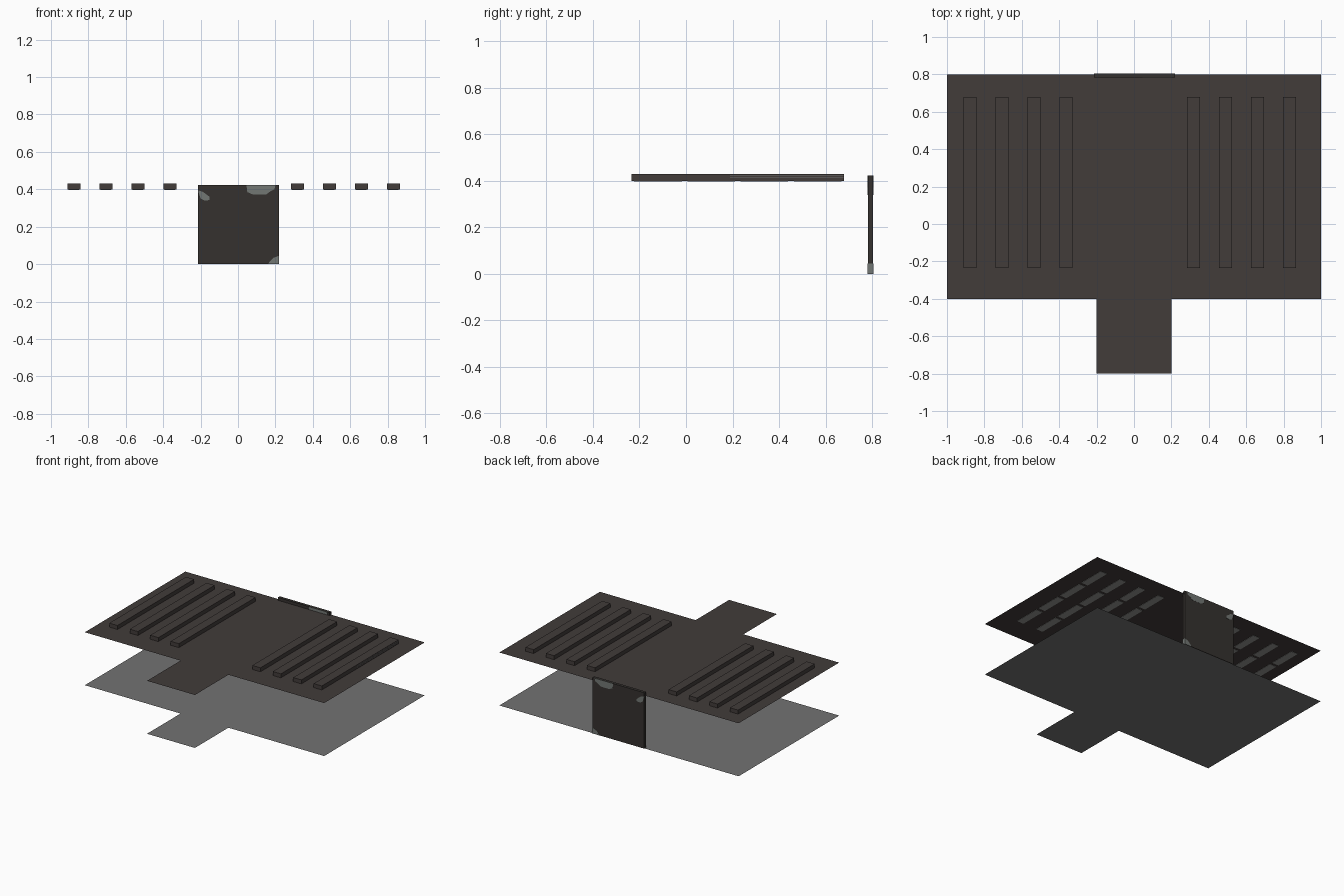
import bpy
import bmesh

cube = bpy.data.objects.get("Cube")
if cube:
    bpy.data.objects.remove(cube, do_unlink=True)


def material(name, color):
    m = bpy.data.materials.new(name)
    m.use_nodes = True
    rgba = (*color, 1.0)
    m.diffuse_color = rgba
    m.node_tree.nodes["Principled BSDF"].inputs["Base Color"].default_value = rgba
    return m


CEILING = material("dark_brown", (0.054, 0.045, 0.042))
FLOOR = material("mid_grey", (0.17, 0.17, 0.17))
DOOR = material("door_brown", (0.036, 0.031, 0.028))
WORN = material("worn_grey", (0.17, 0.185, 0.175))
LAMP = material("lamp_grey", (0.29, 0.29, 0.28))


def finish(name, bm, mat):
    mesh = bpy.data.meshes.new(name)
    bm.to_mesh(mesh)
    bm.free()
    mesh.materials.append(mat)
    obj = bpy.data.objects.new(name, mesh)
    bpy.context.collection.objects.link(obj)
    return obj


def box(name, lo, hi, mat):
    bm = bmesh.new()
    bmesh.ops.create_cube(bm, size=1)
    for v in bm.verts:
        v.co = [(a + b) / 2 + c * (b - a) for a, b, c in zip(lo, hi, v.co)]
    return finish(name, bm, mat)


def sheet(name, outline, z, mat):
    bm = bmesh.new()
    bm.faces.new([bm.verts.new((x, y, z)) for x, y in outline])
    return finish(name, bm, mat)


def slab(name, outline, y0, y1, mat):
    """Extrude an x-z outline along y."""
    bm = bmesh.new()
    face = bm.faces.new([bm.verts.new((x, y0, z)) for x, z in outline])
    out = bmesh.ops.extrude_face_region(bm, geom=[face])["geom"]
    moved = [g for g in out if isinstance(g, bmesh.types.BMVert)]
    bmesh.ops.translate(bm, vec=(0, y1 - y0, 0), verts=moved)
    bmesh.ops.recalc_face_normals(bm, faces=bm.faces)
    return finish(name, bm, mat)


# Floor and ceiling share one outline: a wide room with an entry neck
half = [(0.2, -0.8), (0.2, -0.4), (1, -0.4), (1, 0.8)]
room = half + [(-x, y) for x, y in reversed(half)]
HEIGHT = 0.40
sheet("floor", room, 0, FLOOR)
sheet("ceiling", room, HEIGHT, CEILING)

# Light housings above the ceiling, each with a row of lamps below
Y0, Y1, WIDTH, TOP = -0.235, 0.68, 0.068, 0.43
LAMPS = 4
pitch = (Y1 - Y0) / LAMPS
n = 0
for start in (-0.911, 0.284):
    for k in range(4):
        n += 1
        x0 = start + k * 0.171
        x1 = x0 + WIDTH
        box(f"light_housing_{n}", (x0, Y0, HEIGHT), (x1, Y1, TOP), CEILING)
        for j in range(LAMPS):
            ya = Y0 + j * pitch
            box(f"lamp_{n}_{j + 1}", (x0 + 0.006, ya + 0.012, HEIGHT - 0.003),
                (x1 - 0.006, ya + pitch - 0.012, HEIGHT - 0.001), LAMP)

# Pale trim lines on the outer side of the last housing
for j in range(3):
    z = HEIGHT + 0.007 + j * 0.008
    box(f"housing_trim_{j + 1}", (x1 - 0.001, 0.19, z), (x1 + 0.001, Y1, z + 0.002), FLOOR)

# Door at the back, with worn patches showing on both faces
D0, D1 = 0.782, 0.804
box("door", (-0.214, D0, 0), (0.219, D1, 0.422), DOOR)
patches = {
    "top": [(0.045, 0.422), (0.05, 0.385), (0.08, 0.372), (0.15, 0.372),
            (0.175, 0.39), (0.195, 0.4), (0.2, 0.422)],
    "side": [(-0.215, 0.395), (-0.2, 0.35), (-0.18, 0.34), (-0.152, 0.342),
             (-0.152, 0.36), (-0.185, 0.385)],
    "corner": [(0.22, 0), (0.22, 0.045), (0.19, 0.034), (0.165, 0.008), (0.163, 0)],
}
for name, outline in patches.items():
    slab(f"worn_patch_{name}", outline, D0 - 0.001, D1 + 0.001, WORN)
